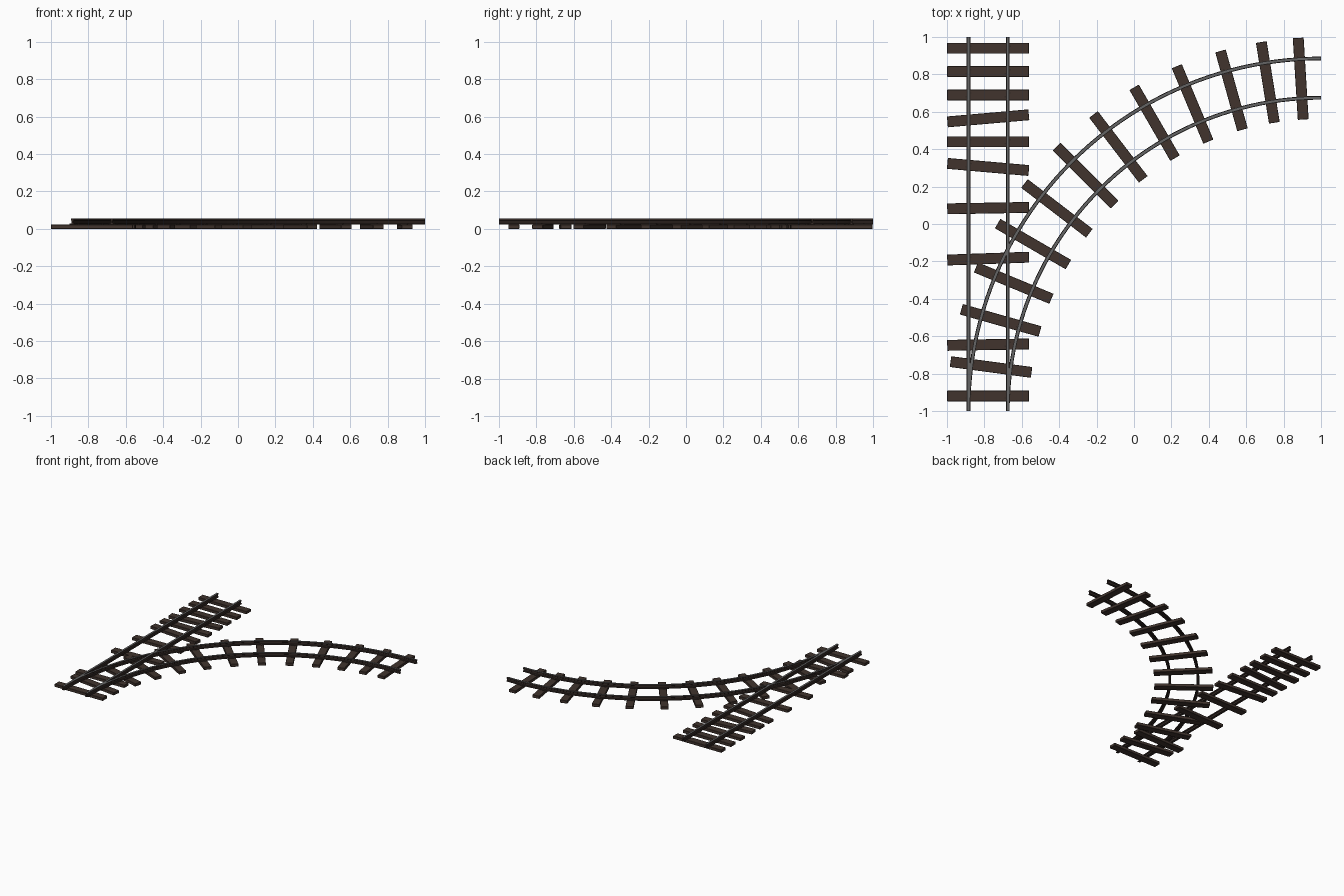
import bpy, bmesh, math
from mathutils import Matrix, Vector

if "Cube" in bpy.data.objects:
    bpy.data.objects.remove(bpy.data.objects["Cube"])


def material(name, rgb):
    m = bpy.data.materials.new(name)
    m.use_nodes = True
    m.diffuse_color = (*rgb, 1)
    m.node_tree.nodes["Principled BSDF"].inputs["Base Color"].default_value = (*rgb, 1)
    return m


WOOD = material("dark wood", (0.052, 0.034, 0.027))
RUST = material("rusty iron", (0.036, 0.024, 0.02))
STEEL = material("worn steel", (0.13, 0.13, 0.13))

CENTRE = Vector((1, -1, 0))     # centre of the curved track
GAUGE = 0.21
MID_X = -0.78
RADIUS = CENTRE.x - MID_X
SLEEPER = (0.437, 0.058, 0.023)
RAIL_Z, RAIL_TOP = 0.023, 0.055


def finish(bm, name, mats):
    bmesh.ops.recalc_face_normals(bm, faces=bm.faces)
    mesh = bpy.data.meshes.new(name)
    bm.to_mesh(mesh)
    bm.free()
    for m in mats:
        mesh.materials.append(m)
    ob = bpy.data.objects.new(name, mesh)
    bpy.context.collection.objects.link(ob)
    return ob


def add_box(bm, size, place):
    shape = place @ Matrix.Diagonal((*size, 1))
    return bmesh.ops.create_cube(bm, size=1, matrix=shape)["verts"]


def sleeper(name, x, y, angle):
    """Wooden sleeper with spike heads beside both rails."""
    bm = bmesh.new()
    place = Matrix.Translation((x, y, 0)) @ Matrix.Rotation(angle, 4, "Z")
    add_box(bm, SLEEPER, place @ Matrix.Translation((0, 0, SLEEPER[2] / 2)))
    bmesh.ops.bevel(bm, geom=bm.edges[:], offset=0.0015, segments=1, affect="EDGES")
    wood = set(bm.faces)
    for rail in (-1, 1):
        for side in (-1, 1):
            off = (rail * GAUGE / 2 + side * 0.013, side * 0.01, SLEEPER[2] + 0.002)
            add_box(bm, (0.007, 0.007, 0.006), place @ Matrix.Translation(off))
    for f in bm.faces:
        f.material_index = 0 if f in wood else 1
    finish(bm, name, [WOOD, RUST])


def rail(name, path):
    """Sweep a flat-footed rail section along (point, sideways) pairs."""
    half = [(0.010, RAIL_Z), (0.010, 0.028), (0.004, 0.031),
            (0.004, 0.043), (0.008, 0.046), (0.008, RAIL_TOP)]
    section = half + [(-w, z) for w, z in reversed(half)]
    n = len(section)
    bm = bmesh.new()
    rings = [[bm.verts.new(p + side * w + Vector((0, 0, z))) for w, z in section]
             for p, side in path]
    for a, b in zip(rings, rings[1:]):
        for i in range(n):
            j = (i + 1) % n
            f = bm.faces.new((a[i], a[j], b[j], b[i]))
            # polished running surface
            f.material_index = 1 if i == len(half) - 1 else 0
    bm.faces.new(rings[0])
    bm.faces.new(rings[-1])
    finish(bm, name, [RUST, STEEL])


# Rails of both tracks
for label, s in (("left", 1), ("right", -1)):
    x = MID_X + s * GAUGE / 2
    rail(f"straight_rail_{label}",
         [(Vector((x, y, 0)), Vector((1, 0, 0))) for y in (-1, 1)])
    arc = []
    for i in range(49):
        a = math.radians(90) * i / 48
        out = Vector((-math.cos(a), math.sin(a), 0))
        arc.append((CENTRE + out * (RADIUS - s * GAUGE / 2), out))
    rail(f"curved_rail_{label}", arc)

# Straight track sleepers: position along the track and tilt in degrees
straight = [(0.94, 0), (0.815, 0), (0.69, 0), (0.565, 5), (0.44, 0), (0.305, -5),
            (0.085, 1), (-0.185, 2), (-0.645, 1), (-0.92, 0)]
for i, (y, tilt) in enumerate(straight):
    sleeper(f"straight_sleeper_{i + 1}", MID_X, y, math.radians(tilt))

# Curved track sleepers, pointing at the centre of the curve
for i, deg in enumerate((7.6, 15.8, 22.6, 30.1, 37.5, 45, 52.5, 60, 67.3, 74.4, 80.8, 86.5)):
    a = math.radians(deg)
    sleeper(f"curved_sleeper_{i + 1}", CENTRE.x - RADIUS * math.cos(a),
            CENTRE.y + RADIUS * math.sin(a), -a)
